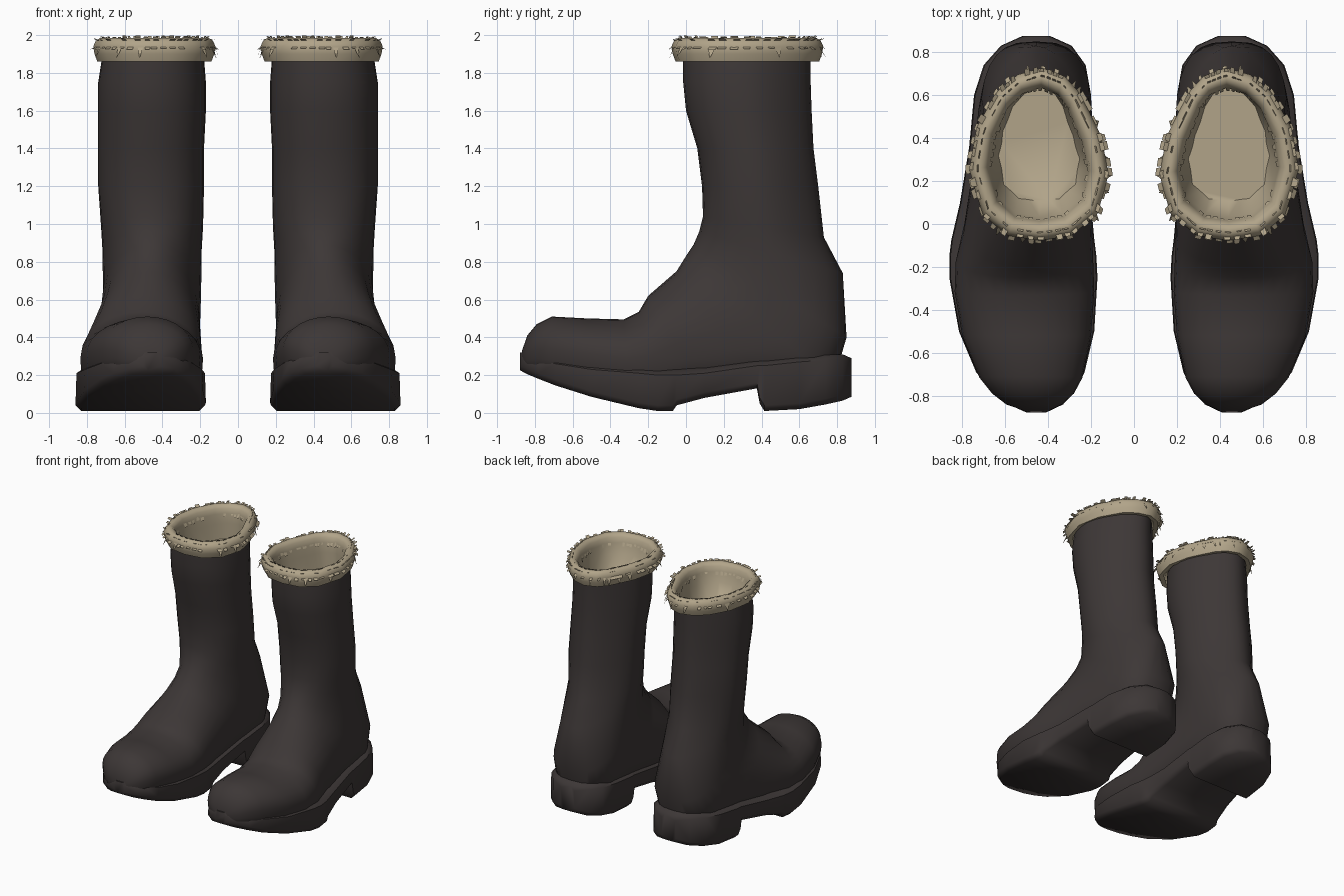
import bpy, bmesh, random
from math import sin, cos, pi, radians, copysign, hypot

random.seed(4)
cube = bpy.data.objects.get("Cube")
if cube:
    bpy.data.objects.remove(cube, do_unlink=True)


def material(name, rgb):
    mat = bpy.data.materials.new(name)
    mat.use_nodes = True
    mat.diffuse_color = (*rgb, 1)
    mat.node_tree.nodes["Principled BSDF"].inputs["Base Color"].default_value = (*rgb, 1)
    return mat


LEATHER = material("dark_brown_leather", (0.046, 0.038, 0.037))
FUR = material("beige_fleece", (0.44, 0.37, 0.25))


def make_pair(name, verts, faces, mat, smooth_angle=None, recalc=True):
    """Create the left part and its mirrored right twin."""
    for side, sign in (("left", 1), ("right", -1)):
        bm = bmesh.new()
        points = [bm.verts.new((sign * x, y, z)) for x, y, z in verts]
        for face in faces:
            bm.faces.new([points[i] for i in face])
        if recalc:
            bmesh.ops.recalc_face_normals(bm, faces=bm.faces)
        mesh = bpy.data.meshes.new(f"{side}_{name}")
        bm.to_mesh(mesh)
        bm.free()
        mesh.materials.append(mat)
        obj = bpy.data.objects.new(f"{side}_{name}", mesh)
        bpy.context.collection.objects.link(obj)
        if smooth_angle:
            bpy.ops.object.select_all(action='DESELECT')
            obj.select_set(True)
            bpy.context.view_layer.objects.active = obj
            bpy.ops.object.shade_smooth_by_angle(angle=radians(smooth_angle))


def loft(name, rings, mat, smooth_angle, cap_start=True, cap_end=True):
    """Skin a list of equally sized closed rings."""
    n = len(rings[0])
    verts = [p for ring in rings for p in ring]
    faces = []
    for r in range(len(rings) - 1):
        a, b = r * n, (r + 1) * n
        faces += [(a + i, a + (i + 1) % n, b + (i + 1) % n, b + i) for i in range(n)]
    if cap_start:
        faces.append(range(n))
    if cap_end:
        faces.append(range(len(verts) - n, len(verts)))
    make_pair(name, verts, faces, mat, smooth_angle)


# Boot upper: sections swing from upright at the toe to level in the shaft.
# front y, front z, back y, back z, centre x, half width
SECTIONS = [
    (-.868, .33, -.868, .26, .455, .06),
    (-.84, .41, -.84, .22, .465, .13),
    (-.79, .47, -.79, .2, .47, .19),
    (-.71, .51, -.72, .17, .48, .24),
    (-.52, .5, -.52, .13, .5, .3),
    (-.33, .495, -.3, .08, .51, .325),
    (-.25, .535, -.1, .08, .51, .32),
    (-.2, .62, .1, .12, .495, .3),
    (-.05, .75, .45, .14, .475, .275),
    (0, .83, .78, .16, .465, .265),
    (.04, .89, .85, .4, .455, .26),
    (.07, .96, .83, .74, .455, .262),
    (.09, 1.04, .73, .93, .455, .27),
    (.085, 1.2, .7, 1.2, .46, .28),
    (.06, 1.4, .675, 1.4, .46, .28),
    (0, 1.6, .665, 1.6, .455, .285),
    (-.015, 1.75, .66, 1.75, .455, .285),
    (-.015, 1.88, .66, 1.88, .45, .27),
]


def upper_ring(fy, fz, by, bz, cx, w, n=28):
    ring = []
    foot = bz < .5
    for i in range(n):
        t = 2 * pi * i / n
        c, s = cos(t), sin(t)
        if foot and c < 0:
            # squarer underside and heel
            c, s = (copysign(abs(v) ** .7, v) for v in (c, s))
        elif not foot:
            # shaft is broader toward its front
            s = sin(t - .1 * sin(2 * t) * (1 if c < 0 else -.6))
            s *= 1 if c > 0 else 1 + .12 * c
        u = (1 - c) / 2
        ring.append((cx + w * s, fy + (by - fy) * u, fz + (bz - fz) * u))
    return ring


loft("boot_upper", [upper_ring(*s) for s in SECTIONS], LEATHER, 60, cap_end=False)


# Sole with its heel block: bevelled cross-sections stepped along the foot.
def slab_ring(y, xl, xr, zb, zt):
    b = min(.03, (zt - zb) / 4, (xr - xl) / 4)
    t = min(.05, (xr - xl) / 4)
    return [(xl + b, y, zb), (xr - b, y, zb), (xr, y, zb + b), (xr - .005, y, zt - b),
            (xr - t, y, zt), (xl + t, y, zt), (xl + .005, y, zt - b), (xl, y, zb + b)]


# y, inner x, outer x, bottom z, top z
SOLE = [
    (-.878, .41, .5, .225, .32),
    (-.84, .33, .585, .205, .32),
    (-.78, .275, .66, .18, .31),
    (-.69, .23, .735, .145, .29),
    (-.5, .185, .815, .085, .26),
    (-.25, .17, .86, .025, .24),
    (-.15, .175, .86, .01, .23),
    (-.07, .185, .85, .01, .23),
    (-.05, .187, .845, .04, .23),
    (.1, .2, .81, .08, .24),
    (.375, .2, .765, .13, .28),
    (.39, .2, .765, .05, .28),
    (.415, .2, .762, .01, .28),
    (.6, .2, .745, .02, .3),
    (.74, .225, .7, .045, .31),
    (.83, .29, .62, .065, .31),
    (.875, .39, .52, .085, .29),
]
loft("sole_and_heel", [slab_ring(*row) for row in SOLE], LEATHER, 50)

# Fleece cuff rolled over the rim, with lining and inner floor.
CENTRE = (.45, .3)
RIM = [(.43, .68), (.34, .645), (.285, .58), (.2, .4), (.165, .24), (.205, .08),
       (.31, -.01), (.44, -.03), (.57, -.01), (.67, .075), (.72, .26), (.69, .43),
       (.61, .58), (.53, .65)]


def rim_point(t, out, z, dy=0):
    """Point at fraction t round the rim, moved outward by out."""
    k = (t % 1) * len(RIM)
    i, f = int(k), k % 1
    (x0, y0), (x1, y1) = RIM[i % len(RIM)], RIM[(i + 1) % len(RIM)]
    x, y = x0 + (x1 - x0) * f, y0 + (y1 - y0) * f
    dx, ddy = x - CENTRE[0], y - CENTRE[1]
    d = hypot(dx, ddy)
    return (x + dx / d * out, y + ddy / d * out + dy, z)


# outward offset, height, shift back
CUFF = [(-.01, 1.865, 0), (.025, 1.86, 0), (.04, 1.9, 0), (.047, 1.94, 0), (.033, 1.97, 0),
        (.01, 1.985, 0), (-.015, 1.98, 0), (-.035, 1.96, 0), (-.045, 1.92, 0),
        (-.055, 1.84, .01), (-.09, 1.72, .045)]
STEPS = 28
loft("fleece_cuff", [[rim_point(i / STEPS, *p) for i in range(STEPS)] for p in CUFF],
     FUR, 60, cap_start=False)

# Shaggy tufts: small flaps in rows round the cuff.
verts, faces = [], []


def tuft(t, width, base, tip, taper):
    k = len(verts)
    for (out, z), w in ((base, width), (tip, width * taper)):
        verts.extend([rim_point(t - w, out, z), rim_point(t + w, out, z)])
    faces.append((k, k + 1, k + 3, k + 2))


# base offset and height, tip offset and height
ROWS = [((.03, 1.97), (.055, 1.98)), ((.042, 1.94), (.065, 1.925)),
        ((-.04, 1.93), (-.055, 1.9)), ((.005, 1.98), (.015, 1.995))]
COUNT = 46
for base, tip in ROWS:
    for i in range(COUNT):
        if random.random() < .8:
            grow = random.uniform(.6, 1.2)
            end = [b + (e - b) * grow for b, e in zip(base, tip)]
            tuft((i + random.uniform(-.2, .2)) / COUNT, .0075, base, end,
                 random.uniform(.6, 1))
for _ in range(14):
    tuft(random.random(), .007, (.046, 1.935), (random.uniform(.055, .08), 1.88), .05)
make_pair("fleece_tufts", verts, faces, FUR, recalc=False)
